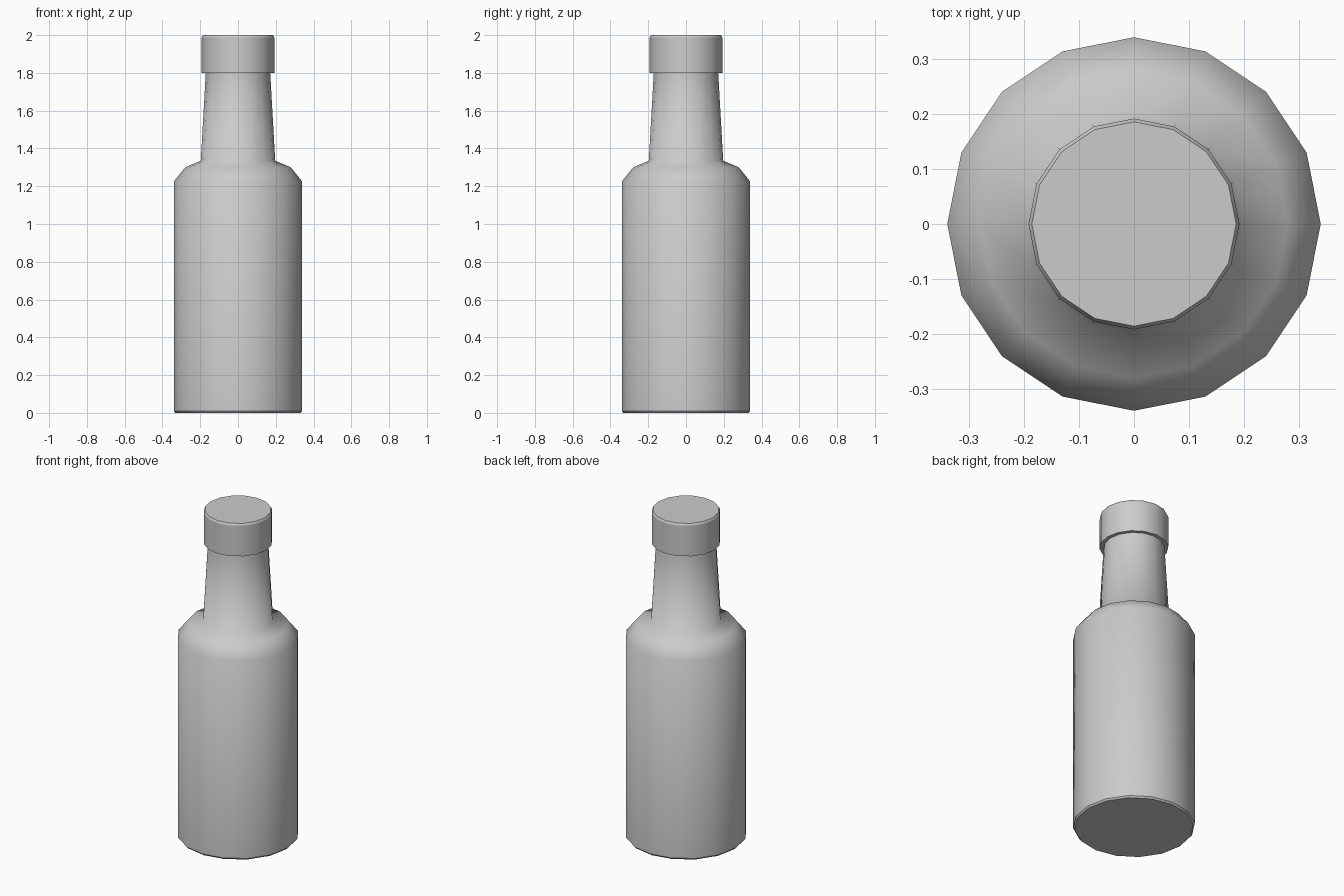
import bpy, bmesh
from math import cos, sin, tau

if "Cube" in bpy.data.objects:
    bpy.data.objects.remove(bpy.data.objects["Cube"])

SIDES = 16


def lathe(name, profile, sharp_rings=()):
    """Revolve (radius, z) points around z and close both ends with flat discs."""
    bm = bmesh.new()
    rings = [[bm.verts.new((r * cos(tau * i / SIDES), r * sin(tau * i / SIDES), z))
              for i in range(SIDES)] for r, z in profile]
    for lower, upper in zip(rings, rings[1:]):
        for i in range(SIDES):
            j = (i + 1) % SIDES
            bm.faces.new((lower[i], lower[j], upper[j], upper[i])).smooth = True
    bm.faces.new(rings[0][::-1])
    bm.faces.new(rings[-1])
    for k in sharp_rings:
        for i in range(SIDES):
            bm.edges.get((rings[k][i], rings[k][(i + 1) % SIDES])).smooth = False
    bmesh.ops.recalc_face_normals(bm, faces=bm.faces)
    mesh = bpy.data.meshes.new(name)
    bm.to_mesh(mesh)
    bm.free()
    obj = bpy.data.objects.new(name, mesh)
    bpy.context.collection.objects.link(obj)
    return obj


# Bottle: base, straight body, rounded shoulder and tapering neck
lathe("bottle_body", [(0.332, 0), (0.34, 0.01), (0.34, 1.225), (0.28, 1.30),
                      (0.197, 1.335), (0.17, 1.81)], sharp_rings=(1,))

# Cap: slightly wider than the neck, with a small chamfer on top
lathe("bottle_cap", [(0.192, 1.80), (0.192, 1.988), (0.186, 2.0)], sharp_rings=(1,))
